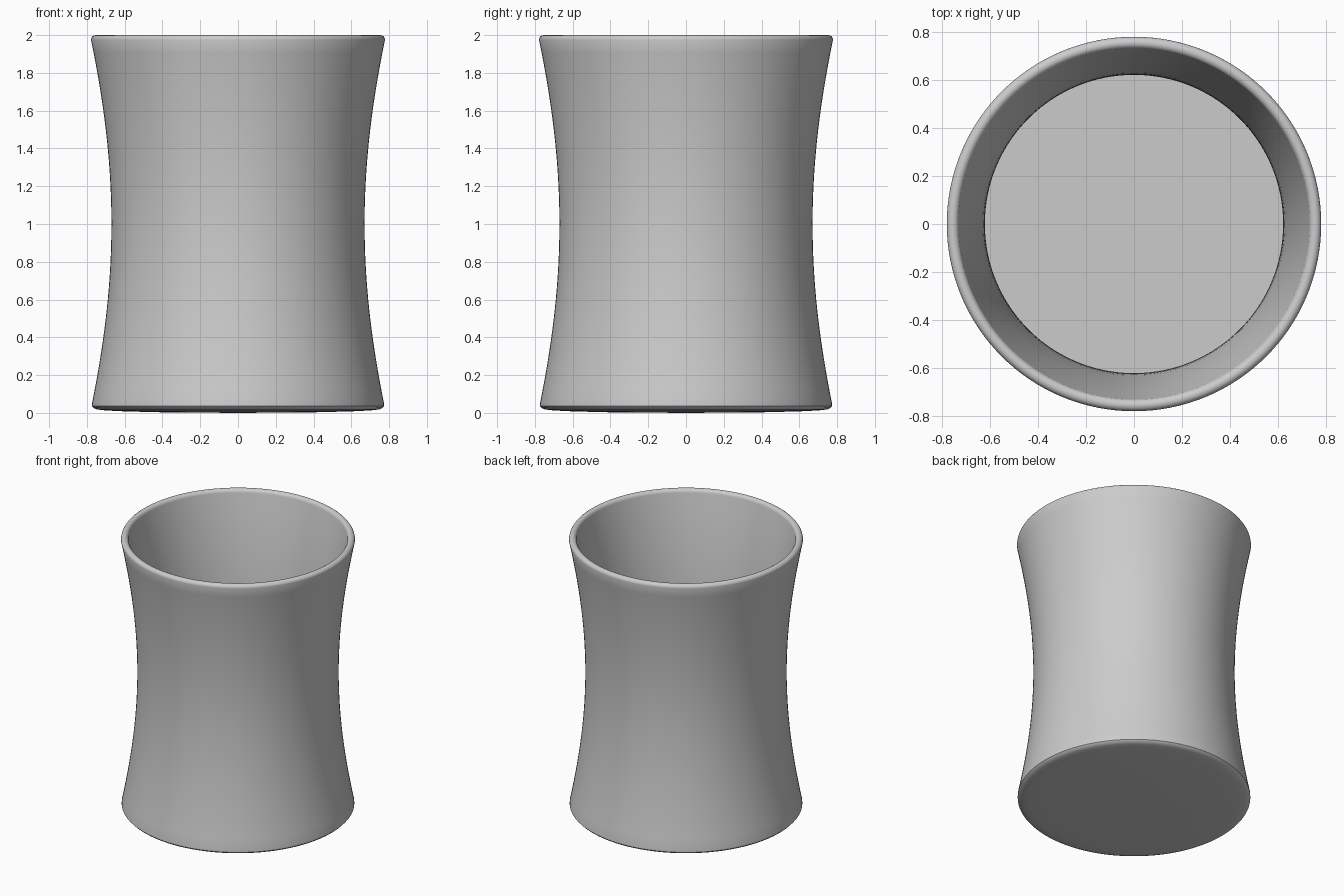
import bpy, bmesh, math

if "Cube" in bpy.data.objects:
    bpy.data.objects.remove(bpy.data.objects["Cube"])

SEGMENTS = 128


def outer_radius(z):
    # hyperbolic waist: 0.67 in the middle, about 0.775 at both ends
    return math.sqrt(0.67 ** 2 + 0.165 * (z - 1.0) ** 2)


def lathe(name, profile, material):
    bm = bmesh.new()
    verts = [bm.verts.new((r, 0, z)) for r, z in profile]
    edges = [bm.edges.new(p) for p in zip(verts, verts[1:])]
    bmesh.ops.spin(bm, geom=verts + edges, cent=(0, 0, 0), axis=(0, 0, 1),
                   angle=2 * math.pi, steps=SEGMENTS)
    bmesh.ops.remove_doubles(bm, verts=bm.verts, dist=1e-5)
    bmesh.ops.recalc_face_normals(bm, faces=bm.faces)
    mesh = bpy.data.meshes.new(name)
    bm.to_mesh(mesh)
    bm.free()
    mesh.materials.append(material)
    obj = bpy.data.objects.new(name, mesh)
    bpy.context.collection.objects.link(obj)
    bpy.context.view_layer.objects.active = obj
    obj.select_set(True)
    bpy.ops.object.shade_smooth_by_angle(angle=math.radians(40))
    return obj


grey = bpy.data.materials.new("light grey")
grey.diffuse_color = (0.6, 0.6, 0.6, 1)
grey.use_nodes = True
grey.node_tree.nodes["Principled BSDF"].inputs["Base Color"].default_value = grey.diffuse_color

WALL, FLOOR, RIM_Z = 0.05, 0.06, 1.975
steps = 28

# slightly domed underside with a rounded edge
profile = [(0, 0), (0.4, 0.003), (0.6, 0.008), (0.7, 0.013),
           (0.745, 0.018), (0.765, 0.026), (0.774, 0.036)]
# outer wall
heights = [0.05 + (RIM_Z - 0.05) * i / steps for i in range(steps + 1)]
profile += [(outer_radius(z), z) for z in heights]
# rounded rim
mid = outer_radius(RIM_Z) - WALL / 2
profile += [(mid + WALL / 2 * math.cos(a), RIM_Z + 0.025 * math.sin(a))
            for a in (math.pi * i / 8 for i in range(1, 8))]
# inner wall down to the flat floor
inner = [RIM_Z + (FLOOR - RIM_Z) * i / steps for i in range(steps + 1)]
profile += [(outer_radius(z) - WALL, z) for z in inner]
profile.append((0, FLOOR))

lathe("cup", profile, grey)
